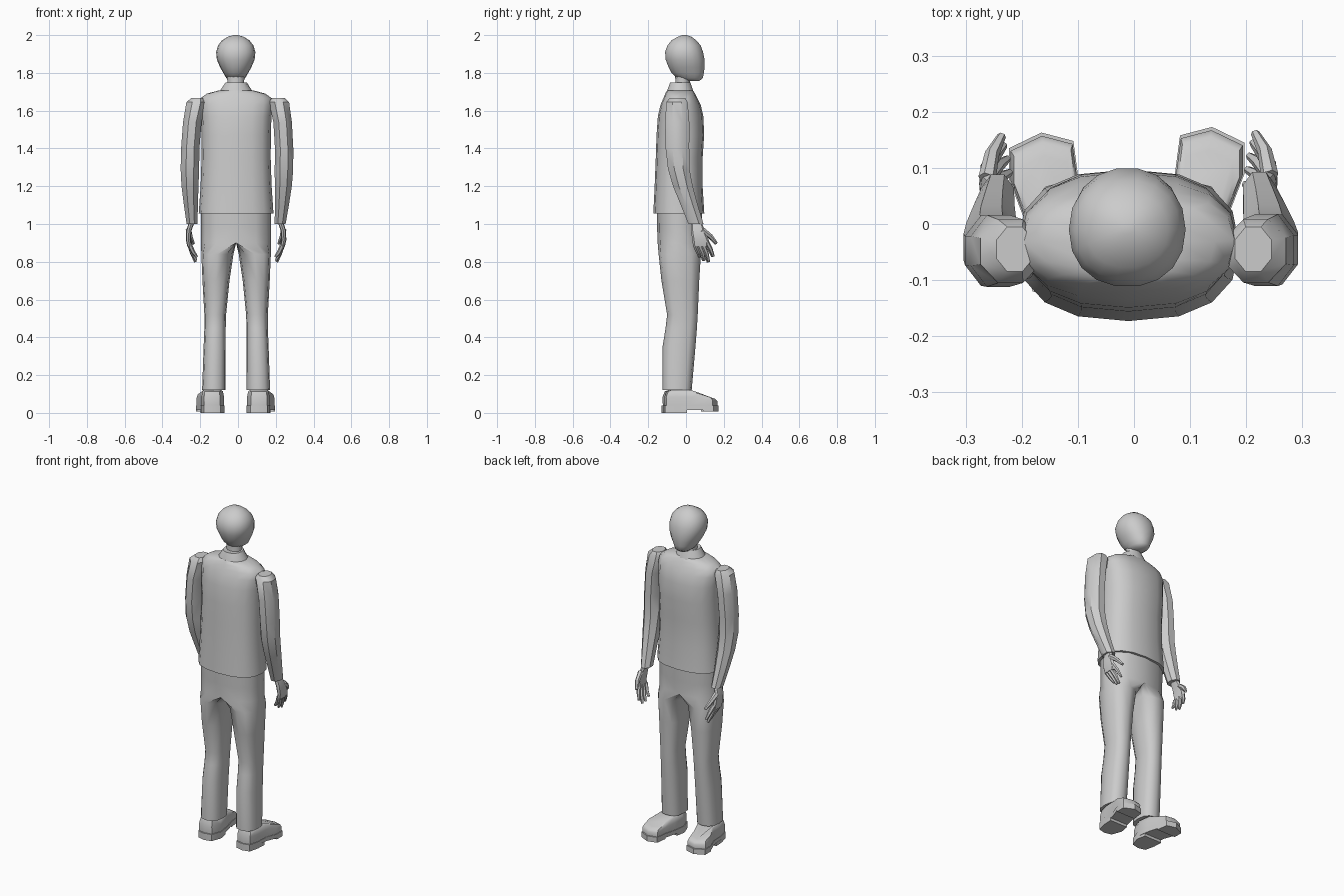
import bpy, bmesh, math
from mathutils import Vector

if "Cube" in bpy.data.objects:
    bpy.data.objects.remove(bpy.data.objects["Cube"])


def loft(name, rings, cap_start=True, cap_end=True, angle=38, mirror_x=None):
    """Skin a list of equal-length point rings."""
    bm = bmesh.new()
    vs = [[bm.verts.new(p) for p in r] for r in rings]
    n = len(rings[0])
    for a, b in zip(vs, vs[1:]):
        for i in range(n):
            j = (i + 1) % n
            quad = (a[i], a[j], b[j], b[i])
            # faces on the mirror plane are left out
            if mirror_x is not None and all(abs(v.co.x) < 1e-5 for v in quad):
                continue
            bm.faces.new(quad)
    if cap_start:
        bm.faces.new(vs[0])
    if cap_end:
        bm.faces.new(vs[-1])
    bmesh.ops.recalc_face_normals(bm, faces=bm.faces)
    me = bpy.data.meshes.new(name)
    bm.to_mesh(me)
    bm.free()
    ob = bpy.data.objects.new(name, me)
    bpy.context.collection.objects.link(ob)
    bpy.ops.object.select_all(action='DESELECT')
    ob.select_set(True)
    bpy.context.view_layer.objects.active = ob
    bpy.ops.object.shade_smooth_by_angle(angle=math.radians(angle))
    if mirror_x is not None:
        ob.location.x = mirror_x
        m = ob.modifiers.new("mirror", 'MIRROR')
        m.merge_threshold = 0.001
    return ob


def spow(v, e):
    return math.copysign(abs(v) ** e, v)


def oval(z, x0, x1, y0, y1, n=16, e=1.0, turn=0.0):
    """Horizontal rounded ring filling a box x0..x1, y0..y1."""
    cx, cy, rx, ry = (x0 + x1) / 2, (y0 + y1) / 2, (x1 - x0) / 2, (y1 - y0) / 2
    k = 1 / math.cos(turn)
    pts = []
    for i in range(n):
        a = 2 * math.pi * i / n + turn
        pts.append((cx + rx * spow(math.cos(a) * k, e), cy + ry * spow(math.sin(a) * k, e), z))
    return pts


def centred(rows, cx, n, e):
    return [oval(z, cx - w, cx + w, y0, y1, n, e) for z, w, y0, y1 in rows]


def sided(points, s, cx, dy=0):
    """Place lateral-distance points on the left (-1) or right (1)."""
    return [(cx + s * p[0], p[1] + dy, p[2]) for p in points]


# Head, neck and collar
loft("head", centred([
    (1.757, .03, .0, .07), (1.772, .05, -.05, .09), (1.80, .066, -.078, .096),
    (1.83, .083, -.094, .10), (1.87, .10, -.109, .10), (1.91, .104, -.112, .092),
    (1.945, .094, -.10, .079), (1.972, .073, -.078, .056), (1.991, .043, -.045, .03),
    (2.0, .012, -.018, .002)], -.012, 18, .92), angle=50)
loft("neck", centred([(1.70, .05, -.065, .02), (1.75, .044, -.055, .02),
                      (1.80, .048, -.06, .03)], -.012, 12, 1))
loft("collar", centred([(1.69, .092, -.105, .045), (1.71, .082, -.10, .038),
                        (1.75, .056, -.085, .024), (1.748, .046, -.07, .02)], -.01, 14, .95), angle=30)

# Jacket body
loft("jacket", centred([
    (1.055, .198, -.173, .097), (1.2, .188, -.166, .088), (1.35, .183, -.16, .088),
    (1.47, .184, -.156, .096), (1.57, .187, -.149, .092), (1.63, .194, -.135, .078),
    (1.665, .19, -.12, .06), (1.69, .155, -.11, .048), (1.708, .088, -.10, .036)],
    -.01, 16, .82), angle=45)

# Trousers: one half, mirrored; upper rings are D-shaped on the centre plane
HALF = [(1.07, 0, .185, -.155, .085), (.98, 0, .185, -.153, .083), (.9, 0, .186, -.15, .08)]
LEG = [(.84, .014, .184, -.145, .079), (.7, .035, .178, -.13, .07),
       (.52, .053, .168, -.10, .062), (.45, .055, .168, -.108, .058),
       (.35, .055, .172, -.124, .05), (.12, .055, .18, -.125, .03)]
rings = []
for z, x0, x1, y0, y1 in HALF:
    ring = oval(z, -x1, x1, y0, y1, 12, .82)
    rings.append([(max(p[0], 0) if abs(p[0]) > 1e-4 else 0, p[1], z) for p in ring])
rings += [oval(z, x0, x1, y0, y1, 12, .8) for z, x0, x1, y0, y1 in LEG]
loft("trousers", rings, cap_start=False, angle=45, mirror_x=-.01)

# Sleeves: z, inner, outer, back, front
ARM = [(1.668, .18, .245, -.085, -.005), (1.645, .165, .272, -.105, .008),
       (1.54, .19, .288, -.112, .016), (1.4, .2, .297, -.11, .015),
       (1.29, .2, .298, -.098, .016), (1.2, .202, .292, -.072, .032),
       (1.1, .204, .278, -.032, .058), (1.0, .204, .262, .008, .088)]

# Hands: palm rows as above, fingers as paths (lateral, y, z)
PALM = [(1.01, .22, .25, .022, .078), (.965, .236, .264, .022, .094),
        (.915, .24, .266, .028, .116), (.88, .234, .258, .033, .112)]
FINGERS = {
    "thumb": [(.252, .08, .97), (.243, .125, .935), (.226, .157, .897)],
    "index_finger": [(.25, .102, .91), (.236, .125, .868), (.222, .14, .828)],
    "middle_finger": [(.248, .083, .895), (.232, .104, .845), (.216, .116, .80)],
    "ring_finger": [(.247, .062, .89), (.23, .082, .845), (.212, .092, .806)],
    "little_finger": [(.246, .043, .89), (.228, .058, .852), (.208, .066, .826)]}


def tube(path, radii, n=6):
    """Rings around a bent path."""
    path = [Vector(p) for p in path]
    q = (path[-1] - path[0]).to_track_quat('Z', 'Y')
    return [[tuple(p + q @ Vector((r * math.cos(2 * math.pi * i / n),
                                   r * math.sin(2 * math.pi * i / n), 0))) for i in range(n)]
            for p, r in zip(path, radii)]


# Shoes: sole outline (lateral, y)
SOLE = [(.08, -.12), (.125, -.13), (.168, -.12), (.182, -.06), (.185, .015), (.21, .08),
        (.21, .135), (.152, .163), (.095, .148), (.086, .08), (.068, .015), (.058, -.06)]


def outline(scale, z):
    """Shoe outline scaled about its middle; z may depend on y."""
    return [(.132 + (x - .132) * scale, .015 + (y - .015) * scale,
             z(y) if callable(z) else z) for x, y in SOLE]


def shoe_top(y):
    return .122 if y < .02 else .122 - .28 * (y - .02)


for s, side in ((-1, "left"), (1, "right")):
    fwd = .01 if s > 0 else 0
    # Sleeve drifts from the body centre to the hand centre
    loft(side + "_sleeve", [sided(oval(z, a, b, c, d, 8, 1, math.pi / 8), s,
                                  -.01 * i / 7, fwd * i / 14)
                            for i, (z, a, b, c, d) in enumerate(ARM)])
    loft(side + "_palm", [sided(oval(z, a, b, c, d, 8, .75), s, -.01, fwd / 2)
                          for z, a, b, c, d in PALM])
    for fname, path in FINGERS.items():
        r = (.013, .0115, .007) if fname != "thumb" else (.016, .013, .008)
        loft(side + "_" + fname, [sided(p, s, -.01, fwd / 2) for p in tube(path, r)])

    # Shoe upper, sole and heel
    loft(side + "_shoe", [sided(p, s, -.013, fwd) for p in (
        outline(.95, .038), outline(.96, lambda y: .038 + .55 * (shoe_top(y) - .038)),
        outline(.88, lambda y: shoe_top(y) - .008), outline(.72, shoe_top))], angle=45)
    loft(side + "_sole", [sided(outline(1, z), s, -.013, fwd) for z in (.016, .04)])
    heel = [(x, min(y, -.005)) for x, y in SOLE if y < .05]
    loft(side + "_heel", [sided([(x, y, z) for x, y in heel], s, -.013, fwd) for z in (0, .02)])
    front = [(x, max(y, .05)) for x, y in SOLE if y > .05]
    loft(side + "_tread", [sided([(x, y, z) for x, y in front], s, -.013, fwd) for z in (.008, .018)])
